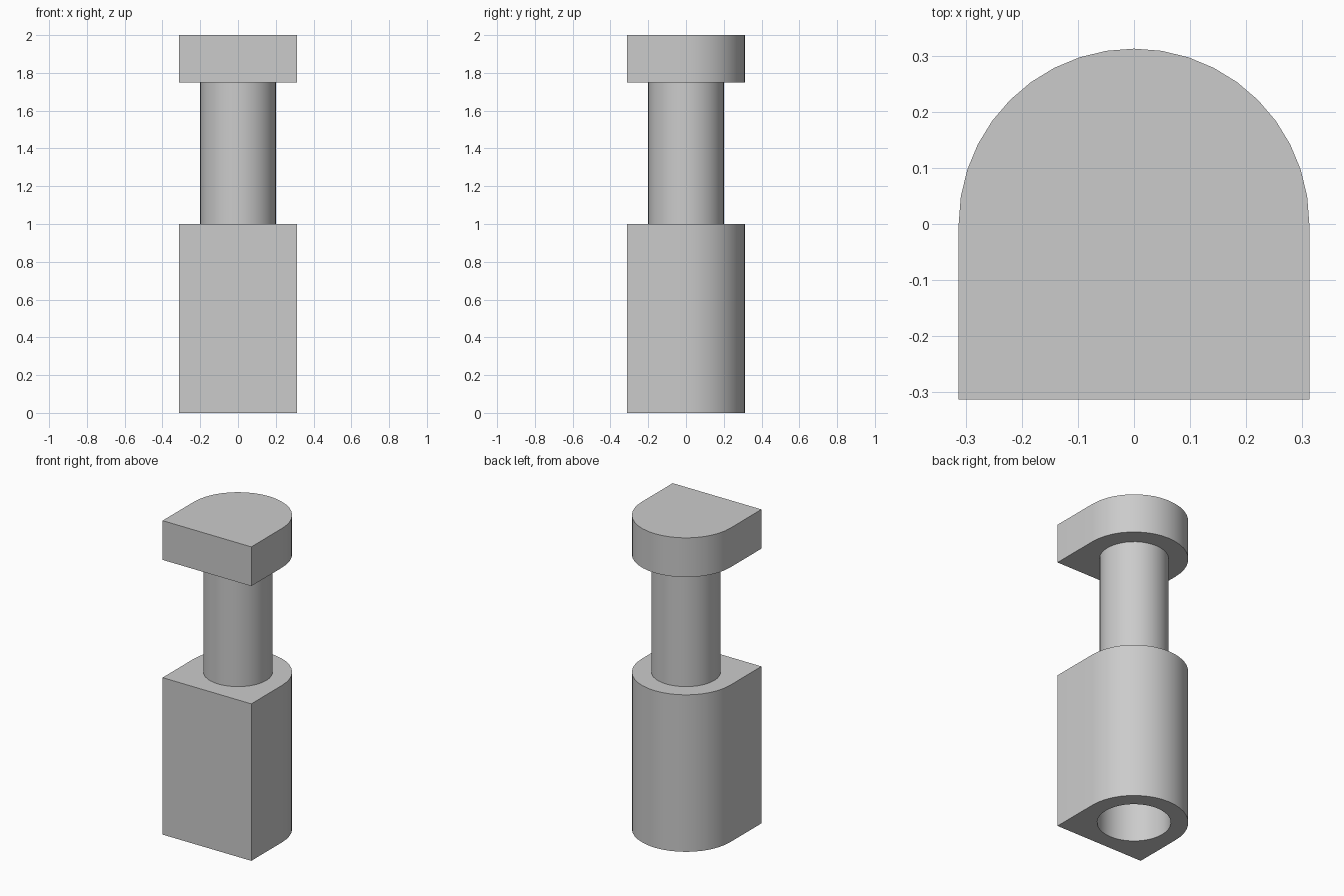
import bpy, bmesh
from math import pi, sin, cos, radians

if "Cube" in bpy.data.objects:
    bpy.data.objects.remove(bpy.data.objects["Cube"], do_unlink=True)

HALF = 0.3125       # half width of the arched outline
SHAFT_R = 0.2
HOLE_R = 0.212
ARC_STEPS = 20      # segments per half circle
BODY_TOP, HEAD_BOTTOM, TOP = 1.0, 1.75, 2.0
HOLE_DEPTH = 0.75

grey = bpy.data.materials.new("plain grey")
grey.use_nodes = True
colour = (0.6, 0.6, 0.6, 1)
grey.diffuse_color = colour
grey.node_tree.nodes["Principled BSDF"].inputs["Base Color"].default_value = colour


def arc(radius, steps, sweep):
    return [(radius * cos(sweep * i / ARC_STEPS), radius * sin(sweep * i / ARC_STEPS))
            for i in range(steps)]


def prism(name, outline, bottom, top):
    """Extrude a closed outline upward from bottom to top."""
    bm = bmesh.new()
    base = bm.faces.new([bm.verts.new((x, y, bottom)) for x, y in outline])
    lid = bmesh.ops.extrude_face_region(bm, geom=[base])["geom"]
    bmesh.ops.translate(bm, vec=(0, 0, top - bottom),
                        verts=[v for v in lid if isinstance(v, bmesh.types.BMVert)])
    bmesh.ops.recalc_face_normals(bm, faces=bm.faces)
    mesh = bpy.data.meshes.new(name)
    bm.to_mesh(mesh)
    bm.free()
    mesh.materials.append(grey)
    obj = bpy.data.objects.new(name, mesh)
    bpy.context.collection.objects.link(obj)
    return obj


# Arched outline: square front, half-round back
arch = arc(HALF, ARC_STEPS + 1, pi) + [(-HALF, -HALF), (HALF, -HALF)]


def circle(radius):
    return arc(radius, 2 * ARC_STEPS, pi)


# Solid parts
body = prism("body", arch, 0, BODY_TOP)
shaft = prism("shaft", circle(SHAFT_R), BODY_TOP, HEAD_BOTTOM)
head = prism("head", arch, HEAD_BOTTOM, TOP)

# Round socket in the underside of the body
cutter = prism("socket_cutter", circle(HOLE_R), -0.1, HOLE_DEPTH)
cutter.hide_render = True
cut = body.modifiers.new("socket", "BOOLEAN")
cut.operation = "DIFFERENCE"
cut.solver = "EXACT"
cut.object = cutter
bpy.ops.object.select_all(action="DESELECT")
bpy.context.view_layer.objects.active = body
body.select_set(True)
bpy.ops.object.modifier_apply(modifier=cut.name)
bpy.data.objects.remove(cutter, do_unlink=True)

# Smooth curved walls, sharp rims
for part in (body, shaft, head):
    part.select_set(True)
bpy.ops.object.shade_smooth_by_angle(angle=radians(30))
